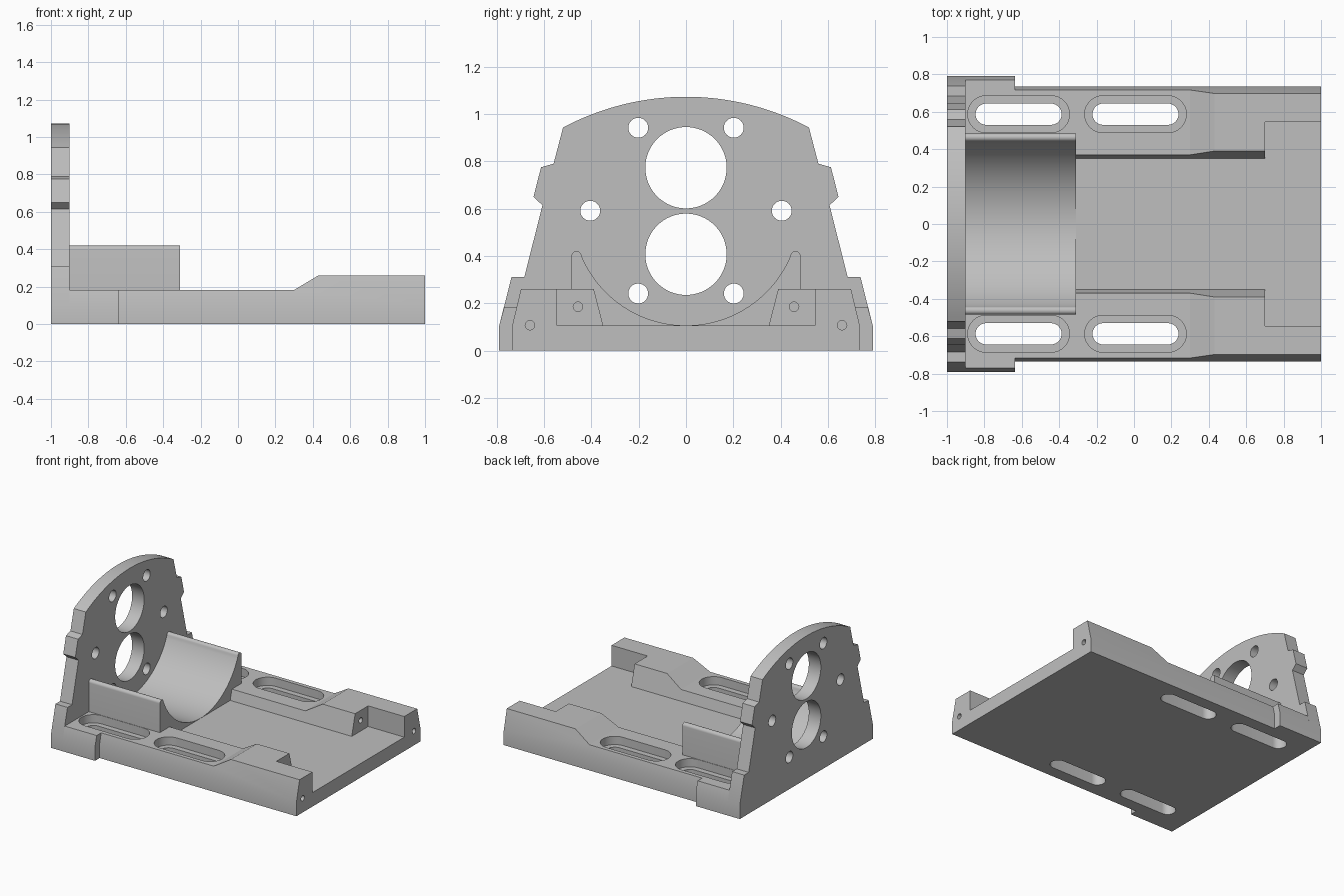
import bpy, bmesh
from math import sin, cos, pi, asin, radians
from mathutils import Vector

if "Cube" in bpy.data.objects:
    bpy.data.objects.remove(bpy.data.objects["Cube"])

grey = bpy.data.materials.new("machined grey")
grey.use_nodes = True
colour = (0.52, 0.52, 0.52, 1)
grey.diffuse_color = colour
grey.node_tree.nodes["Principled BSDF"].inputs["Base Color"].default_value = colour

PLACE = {"x": lambda a, b, t: (t, a, b),
         "y": lambda a, b, t: (a, t, b),
         "z": lambda a, b, t: (a, b, t)}


def prism(name, axis, pts, lo, hi):
    """Extrude a flat outline along an axis."""
    bm = bmesh.new()
    face = bm.faces.new([bm.verts.new(PLACE[axis](a, b, lo)) for a, b in pts])
    ext = bmesh.ops.extrude_face_region(bm, geom=[face])
    moved = [g for g in ext["geom"] if isinstance(g, bmesh.types.BMVert)]
    bmesh.ops.translate(bm, verts=moved, vec=Vector(PLACE[axis](0, 0, hi - lo)))
    bmesh.ops.recalc_face_normals(bm, faces=bm.faces)
    mesh = bpy.data.meshes.new(name)
    bm.to_mesh(mesh)
    bm.free()
    mesh.materials.append(grey)
    ob = bpy.data.objects.new(name, mesh)
    bpy.context.collection.objects.link(ob)
    return ob


def arc(cx, cy, r, start, end, n):
    return [(cx + r * cos(start + (end - start) * i / n),
             cy + r * sin(start + (end - start) * i / n)) for i in range(n + 1)]


def circle(cx, cy, r, n=32):
    return arc(cx, cy, r, 0, 2 * pi, n)[:-1]


def slot(x0, x1, y, r):
    return arc(x1 - r, y, r, -pi / 2, pi / 2, 16) + arc(x0 + r, y, r, pi / 2, 3 * pi / 2, 16)


def mirrored(half):
    """Close a right-hand outline with its mirror image, skipping centre points."""
    return half + [(-a, b) for a, b in reversed(half) if abs(a) > 1e-5]


def activate(ob):
    bpy.ops.object.select_all(action='DESELECT')
    ob.select_set(True)
    bpy.context.view_layer.objects.active = ob


def cut(ob, cutter):
    cutter.hide_render = True
    mod = ob.modifiers.new("cut", 'BOOLEAN')
    mod.operation = 'DIFFERENCE'
    mod.solver = 'EXACT'
    mod.object = cutter
    activate(ob)
    bpy.ops.object.modifier_apply(modifier=mod.name)
    bpy.data.objects.remove(cutter)


# Base: grooved section, wide at the end plate
base = prism("base", "x", mirrored([(0.79, 0), (0.79, 0.105), (0.749, 0.26),
                                    (0.39, 0.26), (0.35, 0.105)]), -0.9, 1)
# Low rail tops with a ramp up to the raised end
cut(base, prism("top_cutter", "y", [(-1.1, 0.182), (0.3, 0.182), (0.43, 0.26),
                                    (0.43, 0.4), (-1.1, 0.4)], -1, 1))
# Wider recess at the open end
cut(base, prism("recess_cutter", "x", [(-0.545, 0.105), (0.545, 0.105),
                                       (0.545, 0.4), (-0.545, 0.4)], 0.7, 1.1))
for s in (-1, 1):
    # Narrower sides beyond the end step
    side = [(0.735, -0.1), (0.735, 0.105), (0.698, 0.26), (0.69, 0.3), (0.9, 0.3), (0.9, -0.1)]
    cut(base, prism("side_cutter", "x", [(s * a, b) for a, b in side], -0.635, 1.1))
    # Mounting slots with counterbores
    for x in (-0.617, 0.008):
        cut(base, prism("slot_cutter", "z", slot(x - 0.23, x + 0.23, s * 0.587, 0.057), -0.1, 0.3))
        cut(base, prism("counterbore_cutter", "z",
                        slot(x - 0.272, x + 0.272, s * 0.587, 0.099), 0.12, 0.3))
    # Pilot holes in the end faces
    cut(base, prism("outer_pilot_cutter", "x", circle(s * 0.66, 0.107, 0.02, 20), 0.82, 1.1))
    cut(base, prism("inner_pilot_cutter", "x", circle(s * 0.457, 0.185, 0.02, 20), 0.52, 0.75))

# End plate: stepped sides and an arched top
R = 1.105
a = asin(0.52 / R)
sides = [(0.79, 0), (0.79, 0.105), (0.738, 0.31), (0.684, 0.31), (0.607, 0.614),
         (0.645, 0.65), (0.613, 0.775), (0.56, 0.79)]
plate = prism("end_plate", "x",
              mirrored(sides + arc(0, 1.073 - R, R, pi / 2 - a, pi / 2, 16)), -1, -0.9)
for z in (0.773, 0.407):
    cut(plate, prism("bore_cutter", "x", circle(0, z, 0.172, 64), -1.1, -0.8))
for s in (-1, 1):
    for y, z in ((0.202, 0.942), (0.405, 0.591), (0.202, 0.241)):
        cut(plate, prism("bolt_cutter", "x", circle(s * y, z, 0.042), -1.1, -0.8))

# Cradle: half-round seat with rounded lips
lip = arc(0.463, 0.398, 0.022, 0, pi * 0.87, 10)
seat = arc(0, 0.585, 0.479, -radians(23), -pi / 2, 32)
cradle = prism("cradle", "x", mirrored([(0.485, 0.09)] + lip + seat), -0.9, -0.31)

for ob in (base, plate, cradle):
    activate(ob)
    bpy.ops.object.shade_smooth_by_angle(angle=radians(25))
